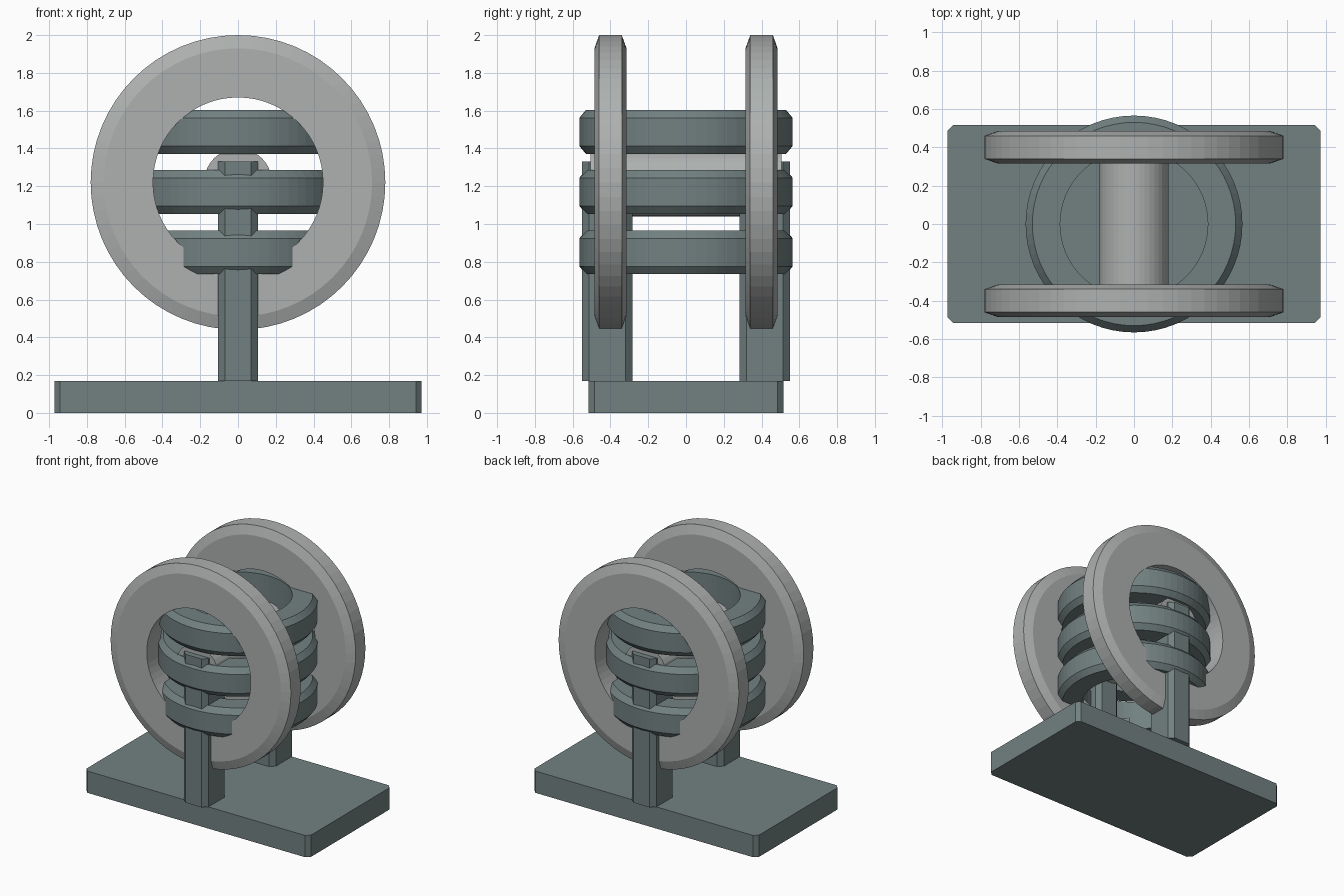
import bpy, bmesh, math
from mathutils import Matrix

if "Cube" in bpy.data.objects:
    bpy.data.objects.remove(bpy.data.objects["Cube"])

def material(name, color):
    m = bpy.data.materials.new(name)
    m.diffuse_color = (*color, 1)
    m.use_nodes = True
    m.node_tree.nodes["Principled BSDF"].inputs["Base Color"].default_value = m.diffuse_color
    return m

DARK = material("dark_grey", (0.17, 0.22, 0.22))
LIGHT = material("light_grey", (0.42, 0.44, 0.43))

def finish(name, bm, mat):
    bmesh.ops.recalc_face_normals(bm, faces=bm.faces)
    me = bpy.data.meshes.new(name)
    bm.to_mesh(me)
    bm.free()
    me.materials.append(mat)
    ob = bpy.data.objects.new(name, me)
    bpy.context.collection.objects.link(ob)
    return ob

def block(name, center, size, chamfer, mat):
    """Box with its vertical edges chamfered."""
    bm = bmesh.new()
    bmesh.ops.create_cube(bm, size=1, matrix=Matrix.Translation(center) @ Matrix.Diagonal((*size, 1)))
    upright = [e for e in bm.edges if abs(e.verts[0].co.z - e.verts[1].co.z) > 1e-4]
    bmesh.ops.bevel(bm, geom=upright, offset=chamfer, segments=1, affect='EDGES')
    return finish(name, bm, mat)

def ring(name, center, r_in, r_out, half, ch_r, ch_h, mat, segs=64, along_y=False):
    """Ring turned from a section with chamfered outer corners."""
    section = [(r_in, -half), (r_out - ch_r, -half), (r_out, ch_h - half),
               (r_out, half - ch_h), (r_out - ch_r, half), (r_in, half)]
    bm = bmesh.new()
    loops = []
    for i in range(segs):
        a = 2 * math.pi * i / segs
        loops.append([bm.verts.new((r * math.cos(a), r * math.sin(a), h)) for r, h in section])
    n = len(section)
    for i in range(segs):
        a, b = loops[i], loops[(i + 1) % segs]
        for j in range(n):
            k = (j + 1) % n
            bm.faces.new((a[j], b[j], b[k], a[k]))
    rot = Matrix.Rotation(math.pi / 2, 4, 'X') if along_y else Matrix()
    bm.transform(Matrix.Translation(center) @ rot)
    return finish(name, bm, mat)

# Base plate
block("base_plate", (0, 0, 0.085), (1.944, 1.03, 0.17), 0.03, DARK)

# Front and back posts with the large upright wheels
for side, s in (("front", -1), ("back", 1)):
    block(side + "_post", (0, s * 0.417, 0.75), (0.21, 0.265, 1.16), 0.035, DARK)
    ring(side + "_wheel", (0, s * 0.4, 1.22), 0.45, 0.78, 0.085, 0.07, 0.025, LIGHT, along_y=True)

# Stack of three horizontal coil rings
for i, z in enumerate((0.85, 1.17, 1.4875)):
    ring(f"coil_ring_{i + 1}", (0, 0, z), 0.385, 0.565, 0.116, 0.035, 0.042, DARK)

# Shaft running between the wheels
bm = bmesh.new()
bmesh.ops.create_cone(bm, cap_ends=True, segments=40, radius1=0.18, radius2=0.18, depth=1.01,
                      matrix=Matrix.Translation((0, 0, 1.22)) @ Matrix.Rotation(math.pi / 2, 4, 'X'))
finish("shaft", bm, LIGHT)
